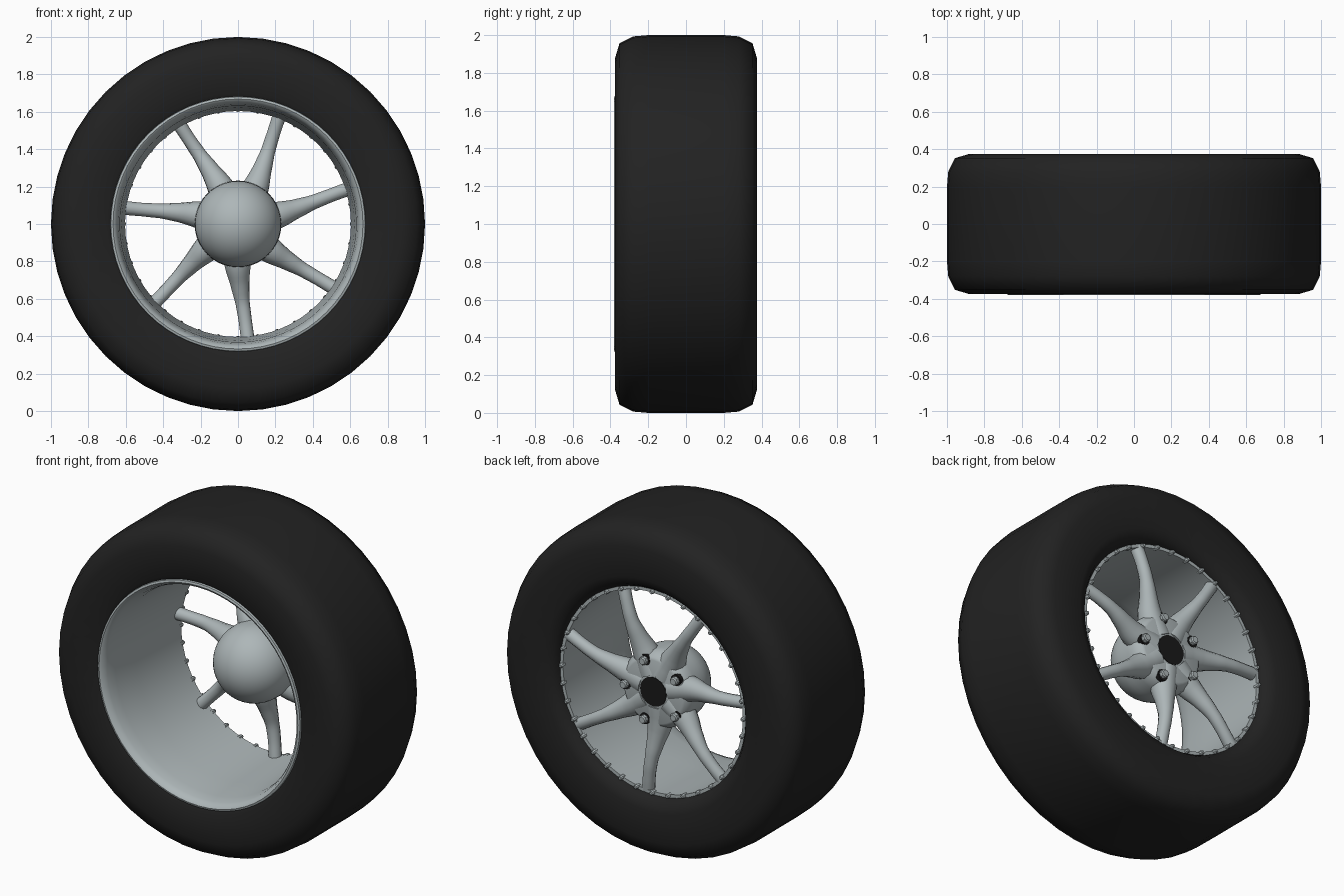
import bpy, bmesh, math
from math import sin, cos, radians, tau

cube = bpy.data.objects.get("Cube")
if cube:
    bpy.data.objects.remove(cube, do_unlink=True)

AXLE_Z = 1.0


def material(name, rgb):
    m = bpy.data.materials.new(name)
    m.use_nodes = True
    m.diffuse_color = (*rgb, 1)
    bsdf = m.node_tree.nodes["Principled BSDF"]
    bsdf.inputs["Base Color"].default_value = (*rgb, 1)
    bsdf.inputs["Roughness"].default_value = 0.6
    return m


RUBBER = material("black rubber", (0.016, 0.016, 0.016))
METAL = material("pale grey metal", (0.42, 0.47, 0.48))
DARK = material("dark opening", (0.01, 0.01, 0.01))


def smooth(obj, angle):
    bpy.ops.object.select_all(action="DESELECT")
    obj.select_set(True)
    bpy.context.view_layer.objects.active = obj
    bpy.ops.object.shade_smooth_by_angle(angle=radians(angle))


def revolve(bm, profile, segments, centre=(0, AXLE_Z), closed=False):
    """Turn (radius, y) points around an axis parallel to y."""
    rings = []
    for r, y in profile:
        count = segments if r > 0 else 1
        rings.append([bm.verts.new((centre[0] + r * cos(tau * i / segments), y,
                                    centre[1] + r * sin(tau * i / segments)))
                      for i in range(count)])
    pairs = list(zip(rings, rings[1:]))
    if closed:
        pairs.append((rings[-1], rings[0]))
    for a, b in pairs:
        for i in range(segments):
            j = (i + 1) % segments
            quad = [a[i % len(a)], a[j % len(a)], b[j % len(b)], b[i % len(b)]]
            bm.faces.new(list(dict.fromkeys(quad)))


def turned(name, profile, mat, segments, centres=((0, AXLE_Z),), closed=False, angle=35):
    bm = bmesh.new()
    for c in centres:
        revolve(bm, profile, segments, c, closed)
    bmesh.ops.recalc_face_normals(bm, faces=bm.faces)
    mesh = bpy.data.meshes.new(name)
    bm.to_mesh(mesh)
    bm.free()
    mesh.materials.append(mat)
    obj = bpy.data.objects.new(name, mesh)
    bpy.context.collection.objects.link(obj)
    smooth(obj, angle)
    return obj


def around(radius, count):
    return [(radius * cos(tau * i / count), AXLE_Z + radius * sin(tau * i / count))
            for i in range(count)]


# Tyre: wide tread, bevelled shoulders, flat sidewalls
side = [(1.0, 0.2), (0.993, 0.28), (0.957, 0.352), (0.88, 0.375), (0.70, 0.375)]
front_half = [(r, -y) for r, y in reversed(side)]
turned("tyre", [(0.67, -0.355), *front_half, *side, (0.65, 0.355), (0.622, 0.315)],
       RUBBER, 48, closed=True, angle=50)

# Rim barrel with a rolled front lip
turned("rim_barrel", [(0.66, -0.34), (0.682, -0.36), (0.68, -0.376), (0.668, -0.38),
                      (0.655, -0.372), (0.642, -0.34), (0.632, -0.28), (0.622, -0.1),
                      (0.612, 0.12), (0.604, 0.318), (0.626, 0.318), (0.64, 0.0)],
       METAL, 64, closed=True, angle=50)

# Small studs around the rear edge of the rim
turned("rim_studs", [(0.013, 0.30), (0.013, 0.33), (0.008, 0.338), (0, 0.338)],
       METAL, 8, around(0.611, 36))

# Hub: domed front, chamfered rear plate
dome = [(0.23 * sin(t), 0.16 - 0.23 * cos(t))
        for t in (radians(90) * i / 12 for i in range(13))]
turned("hub", dome + [(0.232, 0.22), (0.23, 0.265), (0.205, 0.305), (0.19, 0.312), (0, 0.312)],
       METAL, 40)
turned("axle_opening", [(0.087, 0.311), (0.087, 0.316), (0, 0.316)], DARK, 32)

# Five bolts in dark seats
turned("bolt_seats", [(0.034, 0.29), (0.034, 0.315), (0, 0.315)], DARK, 16, around(0.187, 5))
turned("hub_bolts", [(0.025, 0.29), (0.025, 0.335), (0.019, 0.342), (0, 0.342)],
       METAL, 8, around(0.187, 5))


# Seven tapered, gently swept spokes: (radius, sweep in degrees, y, thickness)
PATH = [(0.10, -7, 0.24, 0.085), (0.22, -5, 0.25, 0.072), (0.32, -3, 0.275, 0.052),
        (0.42, -1.5, 0.295, 0.039), (0.52, -0.5, 0.295, 0.036), (0.615, 0, 0.285, 0.037)]


def spoke(index):
    curve = bpy.data.curves.new(f"spoke_{index + 1}", "CURVE")
    curve.dimensions = "3D"
    curve.bevel_depth = 1.0
    curve.bevel_resolution = 4
    curve.resolution_u = 4
    curve.use_fill_caps = True
    line = curve.splines.new("BEZIER")
    line.bezier_points.add(len(PATH) - 1)
    for p, (r, sweep, y, thick) in zip(line.bezier_points, PATH):
        a = radians(-85.2 + 360 / 7 * index + sweep)
        p.co = (r * cos(a), y, AXLE_Z + r * sin(a))
        p.radius = thick
        p.handle_left_type = p.handle_right_type = "AUTO"
    curve.materials.append(METAL)
    obj = bpy.data.objects.new(curve.name, curve)
    bpy.context.collection.objects.link(obj)
    bpy.ops.object.select_all(action="DESELECT")
    obj.select_set(True)
    bpy.context.view_layer.objects.active = obj
    bpy.ops.object.convert(target="MESH")
    smooth(bpy.context.view_layer.objects.active, 40)


for i in range(7):
    spoke(i)
